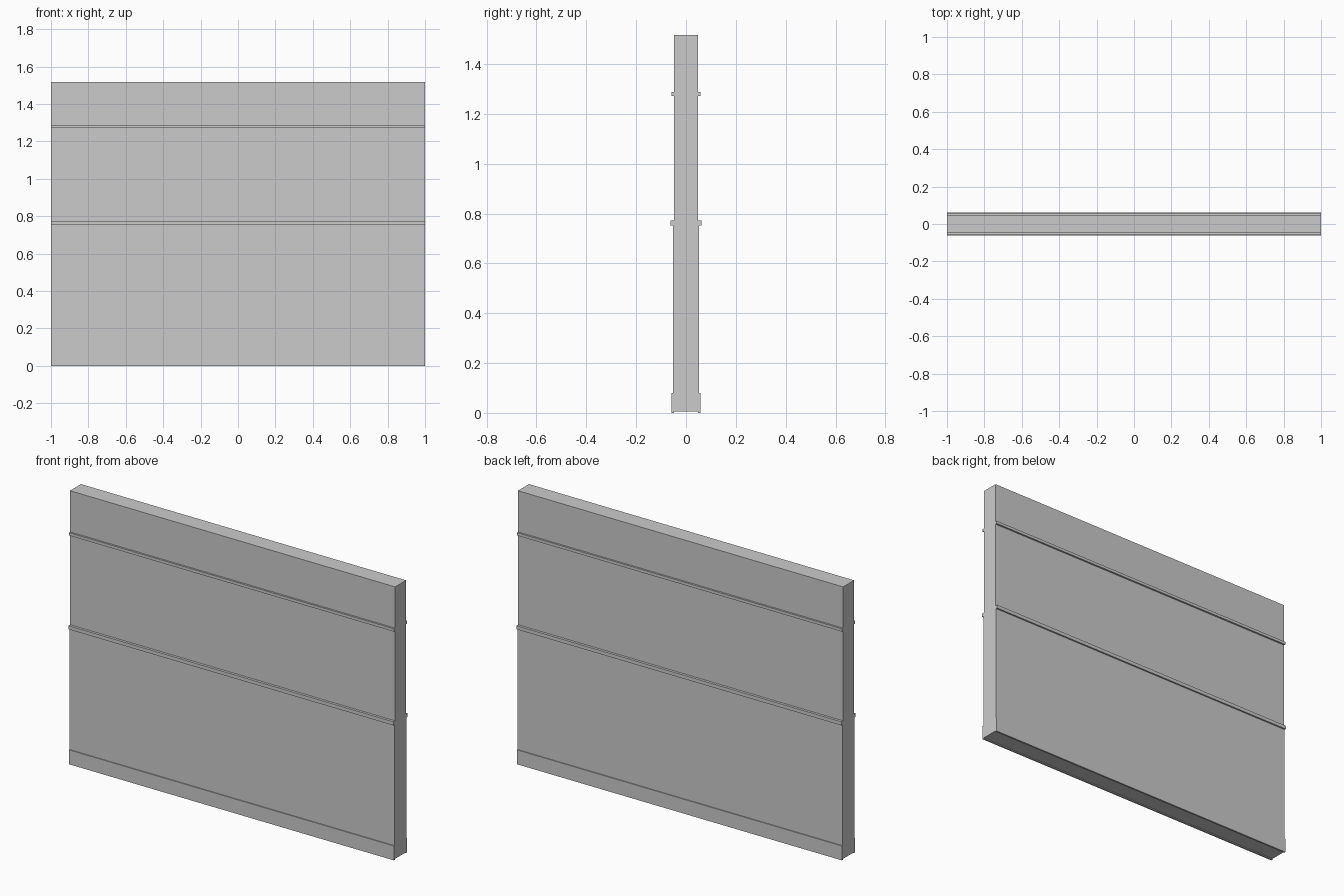
import bpy

if "Cube" in bpy.data.objects:
    bpy.data.objects.remove(bpy.data.objects["Cube"])


def box(name, y0, y1, z0, z1, mirrored=False):
    """Full-width box between two depths and two heights."""
    bpy.ops.mesh.primitive_cube_add(size=1)
    ob = bpy.context.object
    ob.name = ob.data.name = name
    for v in ob.data.vertices:
        v.co = (v.co.x * 2, y0 if v.co.y < 0 else y1, z0 if v.co.z < 0 else z1)
    if mirrored:
        mod = ob.modifiers.new("both_sides", "MIRROR")
        mod.use_axis = (False, True, False)
    return ob


HALF = 0.048  # half thickness of the wall core

# Wall core, lifted slightly off the floor
box("wall_core", -HALF, HALF, 0.005, 1.517)

# Trim on the front face, mirrored to the back: name, front y, bottom z, top z
trim = [
    ("lower_panel", -0.053, 0.0, 0.753),
    ("baseboard", -0.058, 0.0, 0.08),
    ("chair_rail", -0.062, 0.752, 0.772),
    ("picture_rail", -0.058, 1.272, 1.288),
]
for name, y, z0, z1 in trim:
    back = -0.053 if name == "baseboard" else -HALF
    box(name, y, back, z0, z1, mirrored=True)
